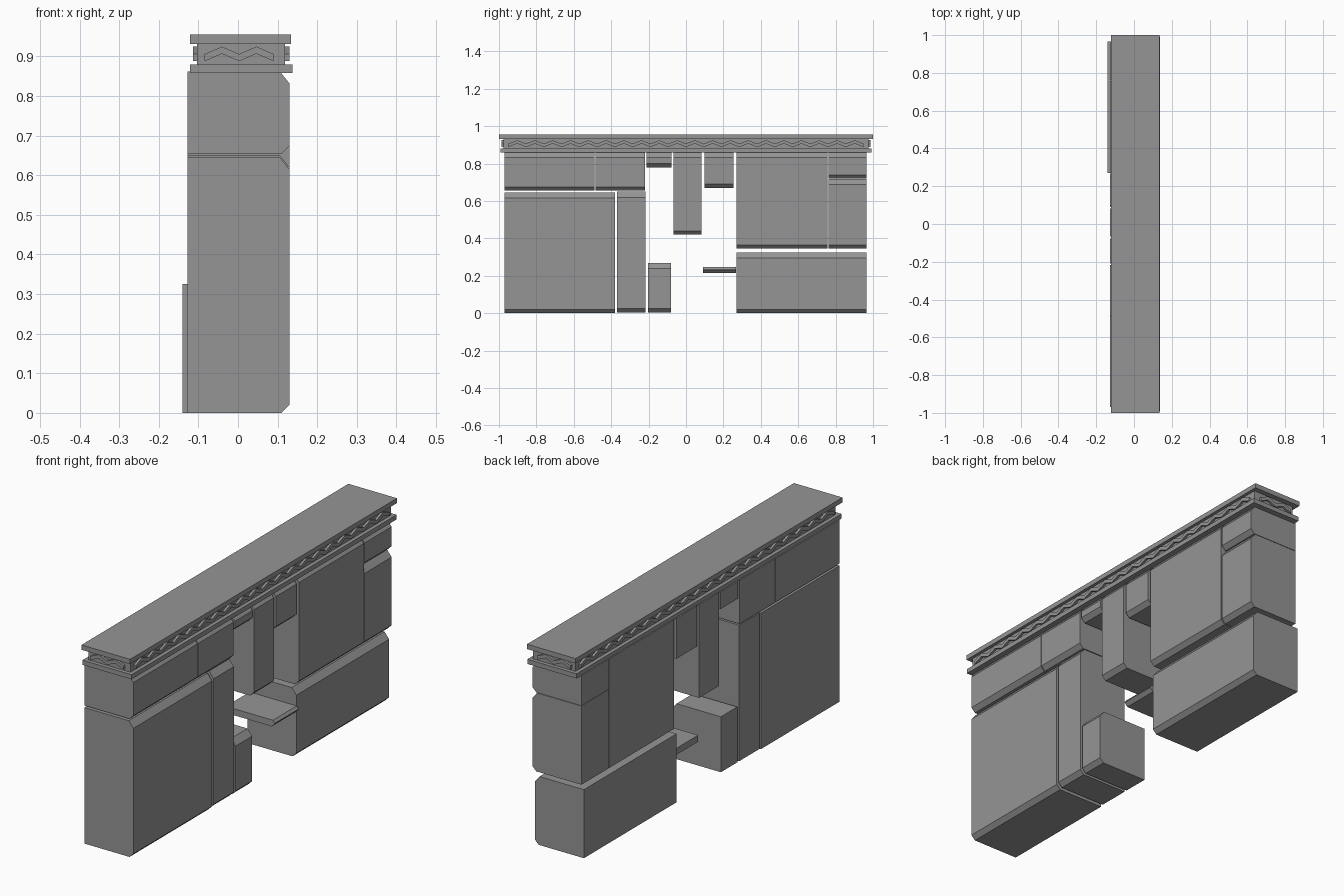
import bpy
import bmesh
from mathutils import Vector

cube = bpy.data.objects.get("Cube")
if cube:
    bpy.data.objects.remove(cube, do_unlink=True)

stone = bpy.data.materials.new("grey stone")
stone.use_nodes = True
GREY = (0.3, 0.3, 0.3, 1)
stone.diffuse_color = GREY
stone.node_tree.nodes["Principled BSDF"].inputs["Base Color"].default_value = GREY


def make_object(name, bm):
    bmesh.ops.recalc_face_normals(bm, faces=bm.faces)
    mesh = bpy.data.meshes.new(name)
    bm.to_mesh(mesh)
    bm.free()
    mesh.materials.append(stone)
    obj = bpy.data.objects.new(name, mesh)
    bpy.context.collection.objects.link(obj)


def extrude_profile(bm, points, offset):
    face = bm.faces.new([bm.verts.new(p) for p in points])
    result = bmesh.ops.extrude_face_region(bm, geom=[face], use_keep_orig=True)
    moved = [v for v in result["geom"] if isinstance(v, bmesh.types.BMVert)]
    bmesh.ops.translate(bm, verts=moved, vec=offset)


def block(name, y0, y1, z0, z1, x0=-0.127, x1=0.13, top=0.03, bottom=0.02):
    """Stone block with its upper and lower left edges chamfered."""
    outline = [(x0, z0), (x1 - bottom, z0), (x1, z0 + bottom),
               (x1, z1 - top), (x1 - top * 0.8, z1), (x0, z1)]
    bm = bmesh.new()
    extrude_profile(bm, [(x, y0, z) for x, z in outline], Vector((0, y1 - y0, 0)))
    make_object(name, bm)


def slab(name, x0, x1, y0, y1, z0, z1):
    bm = bmesh.new()
    outline = [(x0, y0, z0), (x1, y0, z0), (x1, y1, z0), (x0, y1, z0)]
    extrude_profile(bm, outline, Vector((0, 0, z1 - z0)))
    make_object(name, bm)


def zigzag(name, start, along, out, length, count):
    """Raised zigzag band running along one face of the frieze."""
    low, rise, thick = 0.888, 0.019, 0.018
    step = length / (2 * count)
    bm = bmesh.new()
    for i in range(2 * count):
        z0 = low + rise * (i % 2)
        z1 = low + rise * ((i + 1) % 2)
        a = start + along * (step * i)
        b = start + along * (step * (i + 1))
        ring = [(a, z0), (b, z1), (b, z1 + thick), (a, z0 + thick)]
        extrude_profile(bm, [(p.x, p.y, z) for p, z in ring], out * 0.012)
    bmesh.ops.remove_doubles(bm, verts=bm.verts, dist=0.0001)
    # drop the hidden walls between neighbouring segments
    seen = {}
    for f in bm.faces:
        seen.setdefault(tuple(round(c, 4) for c in f.calc_center_median()), []).append(f)
    inner = [f for group in seen.values() if len(group) > 1 for f in group]
    inner += [f for f in bm.faces if f not in inner and
              any(len(e.link_faces) > 2 for e in f.edges) and
              all(len(e.link_faces) > 2 for e in f.edges)]
    bmesh.ops.delete(bm, geom=inner, context="FACES_ONLY")
    make_object(name, bm)


# Front pier
block("front_pier_large_block", -0.97, -0.38, 0, 0.645)
block("front_pier_upper_block", -0.97, -0.49, 0.655, 0.862)
block("front_pier_corbel_block", -0.485, -0.22, 0.655, 0.862)
block("front_pier_tall_block", -0.368, -0.217, 0.005, 0.65)
block("front_pier_low_block", -0.203, -0.08, 0.005, 0.268)

# Hanging stones over the opening
block("hanging_short_block", -0.21, -0.077, 0.78, 0.862)
block("hanging_long_block", -0.067, 0.083, 0.42, 0.862)
block("hanging_middle_block", 0.098, 0.253, 0.67, 0.862)

# Back pier
block("back_pier_base_block", 0.27, 0.965, 0, 0.325, x0=-0.14, x1=0.117)
block("back_pier_large_block", 0.27, 0.757, 0.345, 0.862)
block("back_pier_upper_block", 0.763, 0.965, 0.72, 0.862)
block("back_pier_middle_block", 0.763, 0.965, 0.345, 0.718)
block("ledge_stone", 0.09, 0.268, 0.215, 0.246, top=0.012, bottom=0.016)

# Cornice
slab("cornice_lower_slab", -0.121, 0.137, -0.993, 0.993, 0.858, 0.88)
slab("cornice_frieze", -0.103, 0.119, -0.975, 0.975, 0.88, 0.932)
slab("cornice_top_slab", -0.121, 0.134, -1, 1, 0.932, 0.955)

# Zigzag ornament on all four sides
Y, X = Vector((0, 1, 0)), Vector((1, 0, 0))
for side, x, out in (("left", 0.118, X), ("right", -0.102, -X)):
    zigzag(side + "_zigzag", Vector((x, -0.95, 0)), Y, out, 1.9, 20)
for side, y, out in (("front", -0.974, -Y), ("back", 0.974, Y)):
    zigzag(side + "_zigzag", Vector((-0.084, y, 0)), X, out, 0.174, 2)
